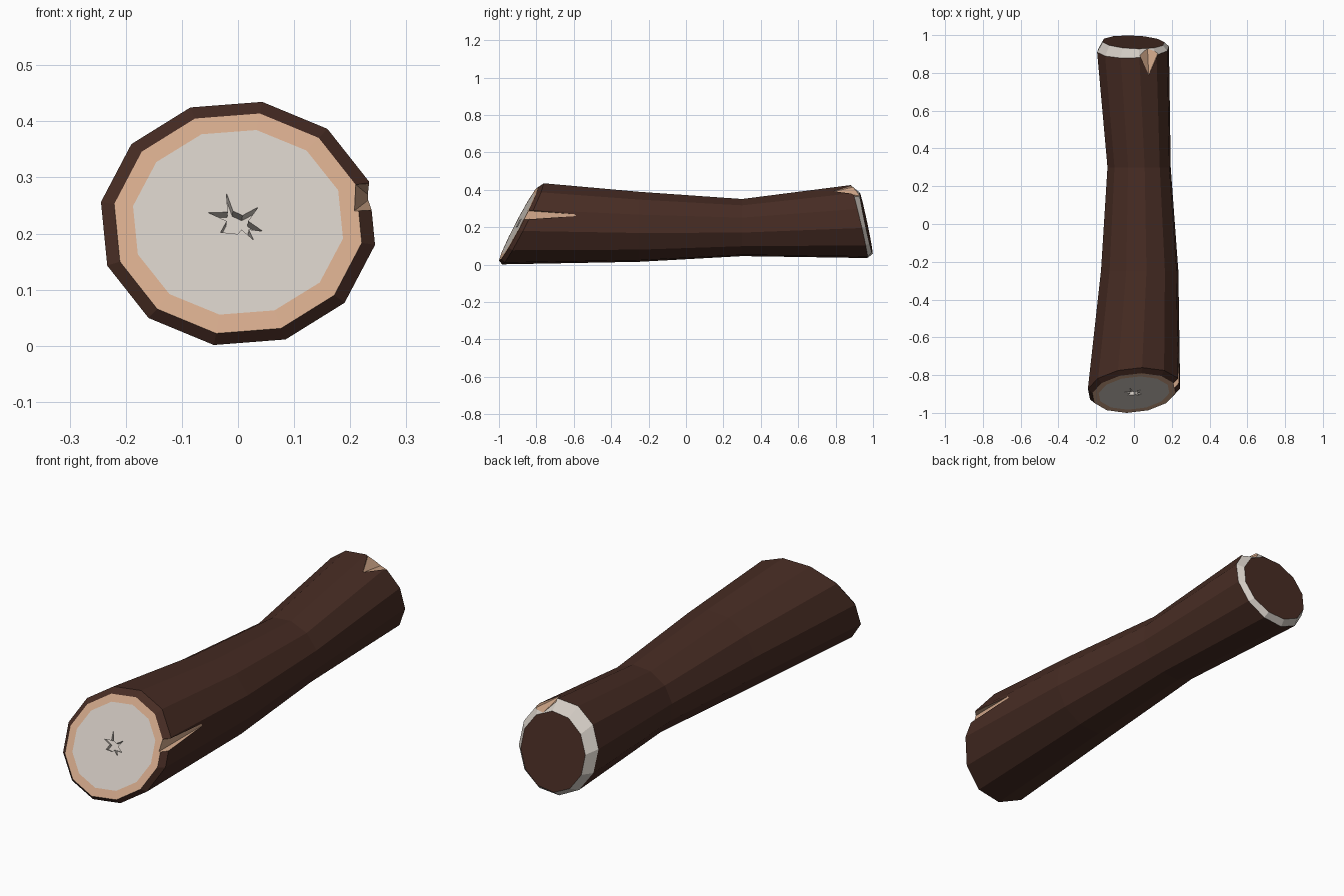
import bpy, bmesh, math
from mathutils import Vector

if "Cube" in bpy.data.objects:
    bpy.data.objects.remove(bpy.data.objects["Cube"])

# Colours
def mat(name, rgb):
    m = bpy.data.materials.new(name)
    m.diffuse_color = (*rgb, 1)
    m.use_nodes = True
    m.node_tree.nodes["Principled BSDF"].inputs["Base Color"].default_value = m.diffuse_color
    return m

MATS = [mat("dark_bark", (0.063, 0.025, 0.017)),
        mat("tan_sapwood", (0.66, 0.40, 0.26)),
        mat("pale_heartwood", (0.64, 0.59, 0.54))]
BARK, TAN, PALE = range(3)

def make_object(name, bm):
    bmesh.ops.recalc_face_normals(bm, faces=bm.faces)
    me = bpy.data.meshes.new(name)
    bm.to_mesh(me)
    bm.free()
    for m in MATS:
        me.materials.append(m)
    ob = bpy.data.objects.new(name, me)
    bpy.context.collection.objects.link(ob)
    return ob

# Log: twelve-sided rings; each is cx, cz, rx, rz, y, y-per-x, y-per-z, colour of band leading to it
RINGS = [
    (0.000, 0.220, 0.190, 0.167, -0.895, 0.08, 0.52, PALE),   # heartwood edge
    (0.000, 0.218, 0.224, 0.199, -0.895, 0.08, 0.52, TAN),    # sapwood edge
    (0.000, 0.218, 0.248, 0.220, -0.872, 0.08, 0.50, BARK),   # bark rim
    (0.030, 0.202, 0.208, 0.190, -0.250, 0.00, 0.00, BARK),
    (0.027, 0.198, 0.170, 0.155, 0.300, 0.00, 0.00, BARK),    # waist
    (-0.005, 0.230, 0.193, 0.198, 0.925, 0.04, -0.235, BARK), # back rim
    (-0.003, 0.222, 0.166, 0.167, 0.963, -0.04, -0.21, PALE), # back bevel
]
N = 12
bm = bmesh.new()
loops = []
for cx, cz, rx, rz, y, sx, sz, _ in RINGS:
    loop = []
    for k in range(N):
        a = math.radians(20 + 30 * k)
        dx, dz = rx * math.cos(a), rz * math.sin(a)
        loop.append(bm.verts.new((cx + dx, y + sx * dx + sz * dz, cz + dz)))
    loops.append(loop)
for i in range(1, len(loops)):
    a, b = loops[i - 1], loops[i]
    for k in range(N):
        f = bm.faces.new((a[k], a[(k + 1) % N], b[(k + 1) % N], b[k]))
        f.material_index = RINGS[i][-1]
bm.faces.new(loops[0]).material_index = PALE
bm.faces.new(loops[-1]).material_index = BARK
log = make_object("log", bm)

# Wedge-shaped cutters for chipped bark
def wedge(name, points):
    bm = bmesh.new()
    for p in points:
        bm.verts.new(p)
    bmesh.ops.convex_hull(bm, input=bm.verts)
    for f in bm.faces:
        f.material_index = TAN
    return make_object(name, bm)

side_notch = wedge("side_notch_cutter", [
    (0.238, -0.52, 0.264),
    (0.203, -0.92, 0.237), (0.203, -0.92, 0.293),
    (0.32, -0.92, 0.235), (0.32, -0.92, 0.312), (0.32, -0.52, 0.264)])
top_chip = wedge("top_chip_cutter", [
    (0.078, 0.79, 0.39), (0.078, 0.79, 0.55),
    (0.0, 0.96, 0.43), (0.07, 0.96, 0.362), (0.15, 0.96, 0.352),
    (0.0, 0.96, 0.55), (0.2, 0.96, 0.55)])

# Star-shaped crack in the front face
STAR = [(-0.021, 0.273), (-0.009, 0.240), (0.008, 0.232), (0.036, 0.247),
        (0.018, 0.222), (0.044, 0.204), (0.019, 0.207), (0.028, 0.188),
        (0.006, 0.207), (0.000, 0.199), (-0.031, 0.202), (-0.020, 0.222),
        (-0.053, 0.237), (-0.018, 0.238)]
inward = Vector((-0.07, 0.88, -0.46)).normalized()
bm = bmesh.new()
face_pts = [Vector((x, -0.895 + 0.08 * x + 0.52 * (z - 0.219), z)) for x, z in STAR]
outer = [bm.verts.new(p - inward * 0.02) for p in face_pts]
inner = [bm.verts.new(p + inward * 0.02) for p in face_pts]
bm.faces.new(outer)
bm.faces.new(inner)
for k in range(len(STAR)):
    j = (k + 1) % len(STAR)
    bm.faces.new((outer[k], outer[j], inner[j], inner[k]))
for f in bm.faces:
    f.material_index = PALE
crack = make_object("crack_cutter", bm)

# Cut the details and bake the result
cutters = [side_notch, top_chip, crack]
for c in cutters:
    c.hide_render = True
    m = log.modifiers.new(c.name, 'BOOLEAN')
    m.operation = 'DIFFERENCE'
    m.solver = 'EXACT'
    m.object = c
deps = bpy.context.evaluated_depsgraph_get()
log.data = bpy.data.meshes.new_from_object(log.evaluated_get(deps))
log.modifiers.clear()
for c in cutters:
    bpy.data.objects.remove(c)
